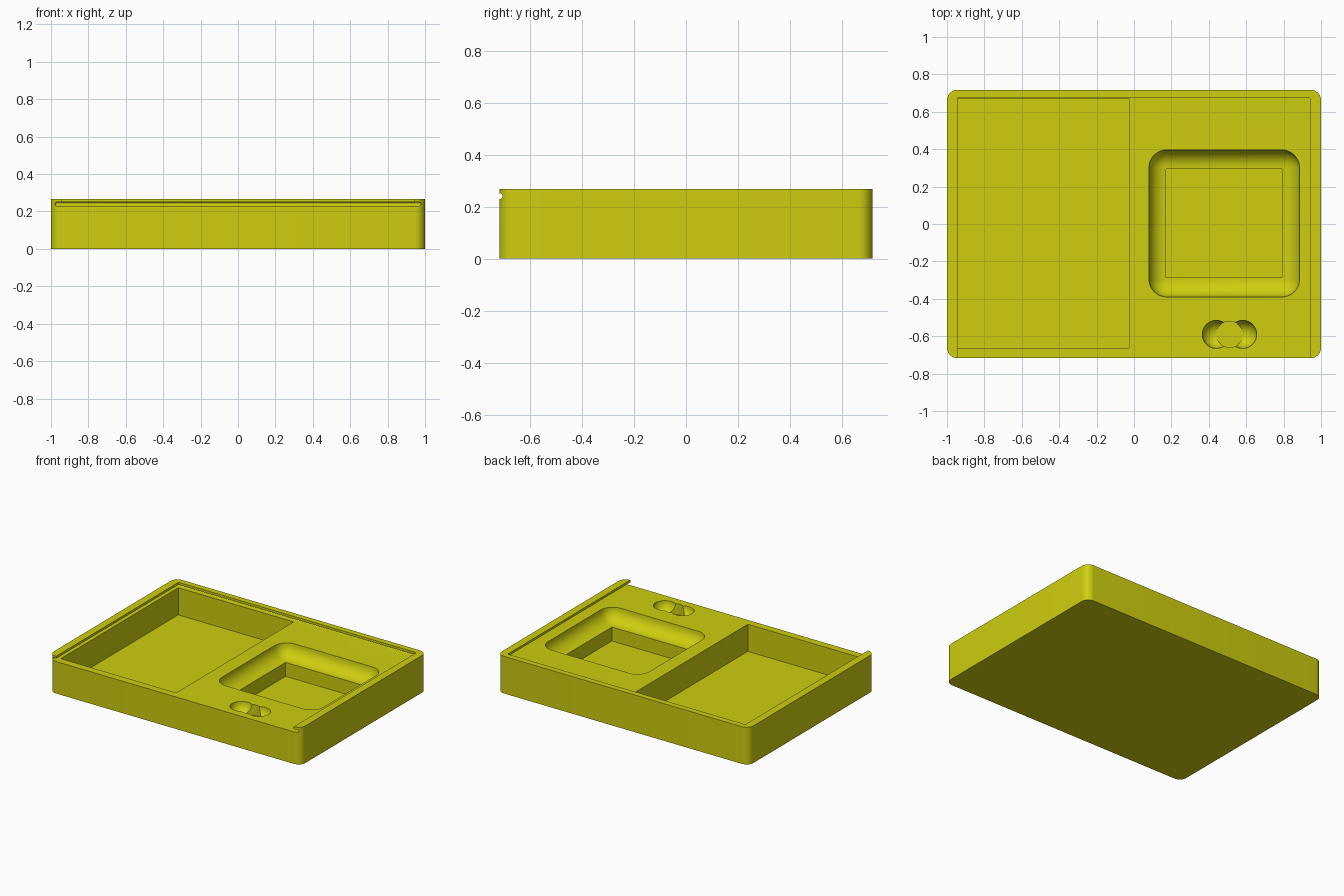
import bpy
import bmesh
from mathutils import Vector

if "Cube" in bpy.data.objects:
    bpy.data.objects.remove(bpy.data.objects["Cube"])

FLOOR = 0.035      # pocket floors
LEDGE = 0.23       # surface under the sliding lid
ROOF = 0.4         # cutters end safely above the tray

yellow = bpy.data.materials.new("olive_yellow")
yellow.diffuse_color = (0.62, 0.62, 0.005, 1)
yellow.use_nodes = True
yellow.node_tree.nodes["Principled BSDF"].inputs["Base Color"].default_value = yellow.diffuse_color


def finish(bm, name):
    bmesh.ops.recalc_face_normals(bm, faces=bm.faces)
    mesh = bpy.data.meshes.new(name)
    bm.to_mesh(mesh)
    bm.free()
    obj = bpy.data.objects.new(name, mesh)
    bpy.context.collection.objects.link(obj)
    return obj


def box(name, lo, hi, radius=0, segments=8, vertical_only=False):
    """Box between two corners, optionally with rounded edges."""
    lo, hi = Vector(lo), Vector(hi)
    bm = bmesh.new()
    bmesh.ops.create_cube(bm, size=1)
    for v in bm.verts:
        v.co = Vector([(lo[i] + hi[i]) / 2 + v.co[i] * (hi[i] - lo[i]) for i in range(3)])
    if radius:
        edges = [e for e in bm.edges if not vertical_only
                 or abs(e.verts[0].co.z - e.verts[1].co.z) > 1e-4]
        bmesh.ops.bevel(bm, geom=edges, offset=radius, segments=segments,
                        profile=0.5, affect='EDGES')
    return finish(bm, name)


def ball(name, center, radius):
    bm = bmesh.new()
    bmesh.ops.create_uvsphere(bm, u_segments=40, v_segments=24, radius=radius)
    bmesh.ops.translate(bm, verts=bm.verts, vec=center)
    return finish(bm, name)


def post(name, center, radius, z0, z1):
    bm = bmesh.new()
    bmesh.ops.create_cone(bm, cap_ends=True, segments=48, radius1=radius,
                          radius2=radius, depth=z1 - z0)
    bmesh.ops.translate(bm, verts=bm.verts, vec=(*center, (z0 + z1) / 2))
    return finish(bm, name)


# Tray body with rounded vertical corners
tray = box("tray", (-1, -0.717, 0), (1, 0.717, 0.267), 0.055, 10, True)

cutters = [
    # Lid slot: open at the front, round-edged groove under the rim
    box("lid_opening", (-0.945, -0.9, 0.24), (0.945, 0.675, ROOF)),
    box("lid_groove", (-0.978, -0.9, LEDGE), (0.978, 0.706, 0.25), 0.0095, 6),
    # Large pocket
    box("large_pocket", (-0.944, -0.663, FLOOR), (-0.027, 0.67, 0.241)),
    # Scooped dish with a square well in it
    box("dish", (0.08, -0.39, 0.135), (0.885, 0.396, 0.5), 0.095, 10),
    box("square_well", (0.172, -0.287, FLOOR), (0.79, 0.295, 0.2)),
    # Small round pocket with a finger scoop on each side
    ball("left_scoop", (0.44, -0.59, LEDGE), 0.075),
    ball("right_scoop", (0.581, -0.59, LEDGE), 0.075),
    post("round_pocket", (0.51, -0.59), 0.07, 0.153, 0.3),
]

# Carve every cutter out of the tray
bpy.context.view_layer.objects.active = tray
for cutter in cutters:
    mod = tray.modifiers.new(cutter.name, 'BOOLEAN')
    mod.operation = 'DIFFERENCE'
    mod.solver = 'EXACT'
    mod.object = cutter
    bpy.ops.object.modifier_apply(modifier=mod.name)
for cutter in cutters:
    bpy.data.objects.remove(cutter)

tray.data.materials.clear()
tray.data.materials.append(yellow)
for p in tray.data.polygons:
    p.material_index = 0
bpy.ops.object.select_all(action='DESELECT')
tray.select_set(True)
bpy.ops.object.shade_smooth_by_angle(angle=0.52)
